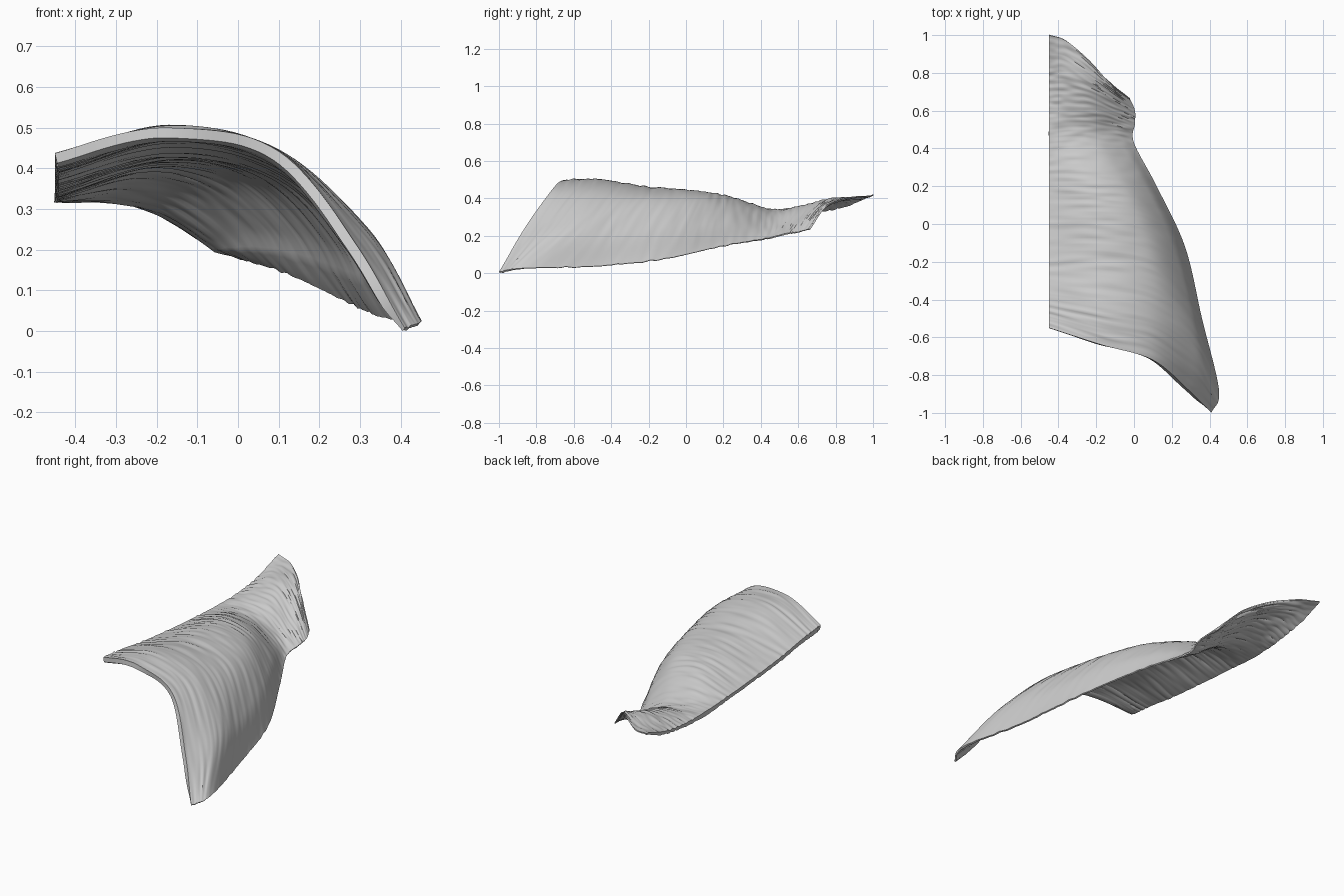
import bpy, bmesh, math
from mathutils import Vector, noise

if "Cube" in bpy.data.objects:
    bpy.data.objects.remove(bpy.data.objects["Cube"])

# Guide sections from the front rim to the rear tip, each from midline to outer edge
SECTIONS = [
    [(-.45, -.55, .45), (-.17, -.64, .515), (.10, -.72, .455), (.29, -.88, .225), (.41, -1.0, .02)],
    [(-.45, -.40, .435), (-.17, -.45, .515), (.10, -.50, .455), (.32, -.65, .265), (.45, -.88, .04)],
    [(-.45, -.20, .405), (-.17, -.20, .475), (.10, -.25, .42), (.28, -.38, .24), (.36, -.50, .05)],
    [(-.45, .05, .38), (-.20, .05, .455), (.02, .03, .415), (.18, -.05, .27), (.27, -.12, .09)],
    [(-.45, .25, .365), (-.25, .25, .42), (-.08, .24, .385), (.05, .22, .28), (.12, .20, .16)],
    [(-.45, .45, .355), (-.32, .46, .355), (-.20, .46, .33), (-.08, .45, .26), (.00, .43, .20)],
    [(-.45, .62, .355), (-.35, .62, .375), (-.22, .61, .365), (-.10, .57, .29), (.005, .53, .225)],
    [(-.45, .80, .375), (-.37, .80, .405), (-.26, .76, .41), (-.12, .68, .345), (.005, .60, .235)],
    [(-.45, 1.0, .435), (-.36, .97, .425), (-.24, .87, .415), (-.13, .75, .375), (-.02, .66, .25)],
]
ROWS, COLS, THICKNESS = 160, 48, 0.035


def spline(points, t):
    """Smooth curve through points, t from 0 to 1."""
    n = len(points) - 1
    s = t * n
    i = min(int(s), n - 1)
    f = s - i
    p1, p2 = points[i], points[i + 1]
    p0 = points[i - 1] if i else 2 * p1 - p2
    p3 = points[i + 2] if i + 2 <= n else 2 * p2 - p1
    return 0.5 * (2 * p1 + (p2 - p0) * f + (2 * p0 - 5 * p1 + 4 * p2 - p3) * f ** 2
                  + (3 * p1 - p0 - 3 * p2 + p3) * f ** 3)


# Curved sheet with fine fibres running from midline to outer edge
guides = [[Vector(p) for p in row] for row in SECTIONS]
bm = bmesh.new()
grid, weights = [], []
for r in range(ROWS + 1):
    t = r / ROWS
    row = []
    for c in range(COLS + 1):
        u = c / COLS
        p = spline([spline(g, u) for g in guides], t)
        p.z += 0.006 * noise.noise(Vector((u * 5, t * 70, 0)))
        p.x = max(p.x, -.45)
        row.append(bm.verts.new(p))
        # Thinner toward the rear and along the outer and rear edges
        rim = min(1, (1 - u) * 8, t * 30 + .6, (1 - t) * 12)
        weights.append((1 - .45 * t) * (.3 + .7 * rim))
    grid.append(row)
for r in range(ROWS):
    for c in range(COLS):
        bm.faces.new((grid[r][c], grid[r][c + 1], grid[r + 1][c + 1], grid[r + 1][c]))

mesh = bpy.data.meshes.new("fibrous_sheet")
bm.to_mesh(mesh)
bm.free()
sheet = bpy.data.objects.new("fibrous_sheet", mesh)
bpy.context.collection.objects.link(sheet)

# Tapered thickness below the outer surface
group = sheet.vertex_groups.new(name="thickness")
for i, w in enumerate(weights):
    group.add([i], w, 'REPLACE')
solid = sheet.modifiers.new("thickness", 'SOLIDIFY')
solid.thickness = THICKNESS
solid.offset = -1
solid.vertex_group = group.name
bpy.context.view_layer.objects.active = sheet
sheet.select_set(True)
bpy.ops.object.modifier_apply(modifier=solid.name)
bpy.ops.object.shade_smooth_by_angle(angle=math.radians(40))

# Rest on the ground
lowest = min(v.co.z for v in mesh.vertices)
for v in mesh.vertices:
    v.co.z -= lowest
